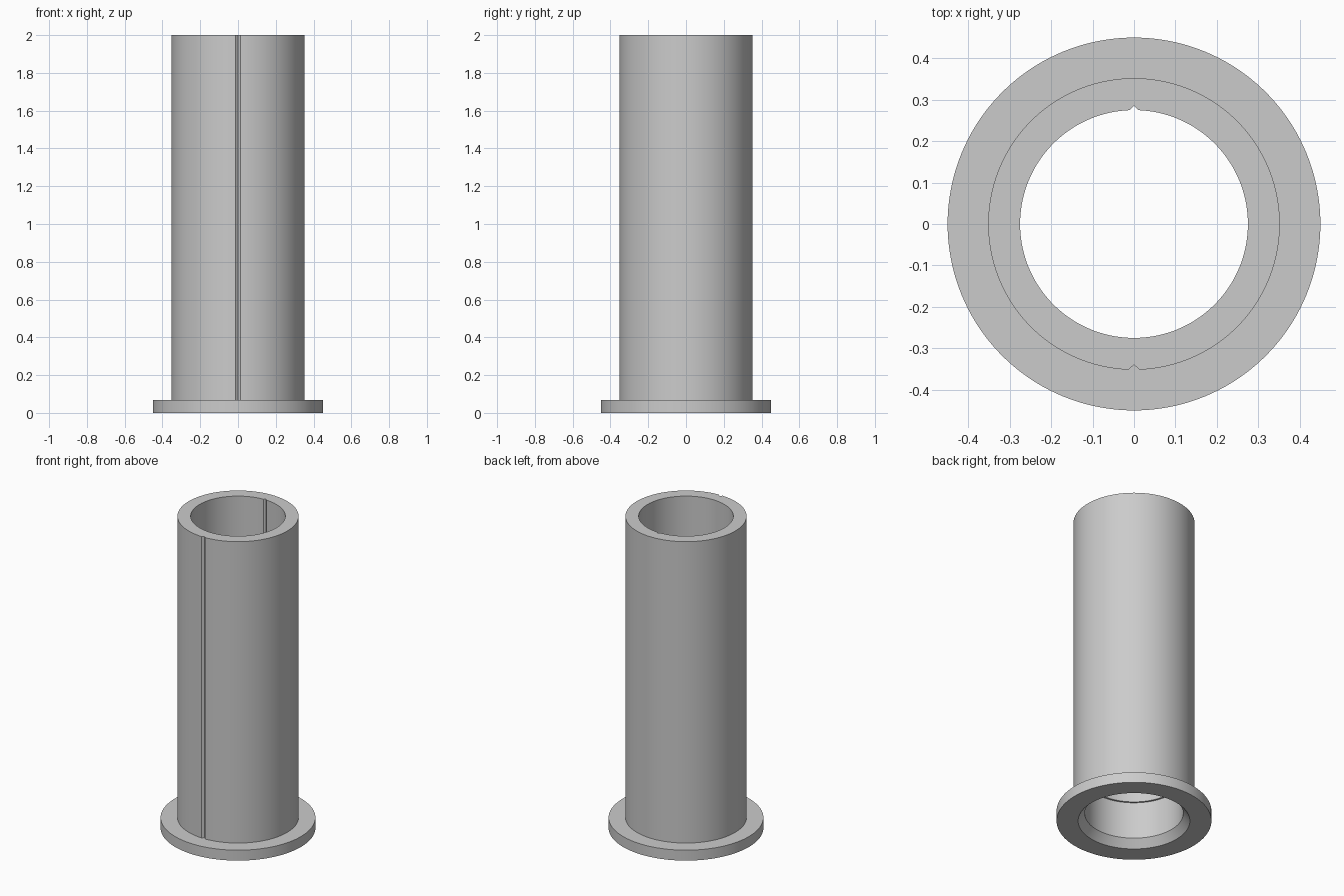
import bpy, bmesh, math

cube = bpy.data.objects.get("Cube")
if cube:
    bpy.data.objects.remove(cube, do_unlink=True)

SEGMENTS = 160
FRONT, BACK = SEGMENTS * 3 // 4, SEGMENTS // 4

grey = bpy.data.materials.new("plain_grey")
grey.use_nodes = True
colour = (0.6, 0.6, 0.6, 1)
grey.diffuse_color = colour
grey.node_tree.nodes["Principled BSDF"].inputs["Base Color"].default_value = colour

bm = bmesh.new()


def ring(radius, z, notch=None, notch_radius=0):
    """Circle of vertices with an optional one-vertex V notch."""
    verts = []
    for i in range(SEGMENTS):
        a = 2 * math.pi * i / SEGMENTS
        r = notch_radius if i == notch else radius
        verts.append(bm.verts.new((r * math.cos(a), r * math.sin(a), z)))
    return verts


# Closed cross-section of the flanged sleeve, bottom rim outwards and round
rings = [
    ring(0.325, 0),                       # bottom chamfer mouth
    ring(0.45, 0),                        # flange
    ring(0.45, 0.067),
    ring(0.352, 0.067, FRONT, 0.34),      # tube with outer groove
    ring(0.352, 2, FRONT, 0.34),
    ring(0.275, 2, BACK, 0.285),          # bore with inner groove
    ring(0.275, 0.287, BACK, 0.285),
    ring(0.286, 0.287),                   # slightly wider lower bore
    ring(0.286, 0.05),
]
for lower, upper in zip(rings, rings[1:] + rings[:1]):
    for i in range(SEGMENTS):
        j = (i + 1) % SEGMENTS
        bm.faces.new((lower[i], lower[j], upper[j], upper[i]))
bmesh.ops.recalc_face_normals(bm, faces=bm.faces)

mesh = bpy.data.meshes.new("flanged_sleeve")
bm.to_mesh(mesh)
bm.free()
mesh.materials.append(grey)
sleeve = bpy.data.objects.new("flanged_sleeve", mesh)
bpy.context.collection.objects.link(sleeve)

# Smooth walls, crisp rims and grooves
bpy.ops.object.select_all(action='DESELECT')
sleeve.select_set(True)
bpy.context.view_layer.objects.active = sleeve
bpy.ops.object.shade_smooth_by_angle(angle=math.radians(25))
